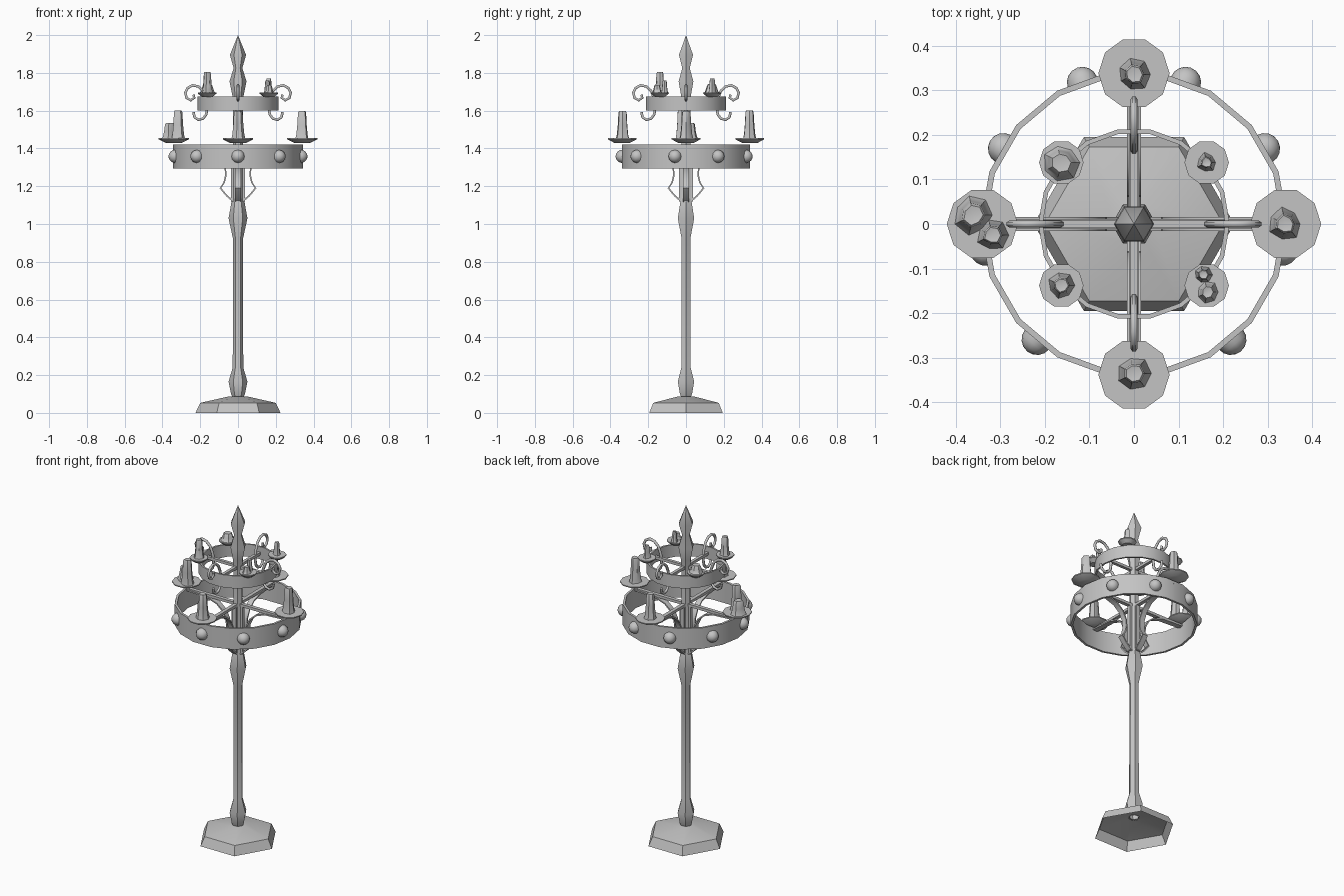
import bpy, bmesh, math, random
from mathutils import Vector, Matrix

random.seed(4)
cube = bpy.data.objects.get("Cube")
if cube:
    bpy.data.objects.remove(cube, do_unlink=True)

GREY = (0.55, 0.55, 0.55, 1)
iron = bpy.data.materials.new("plain grey")
iron.use_nodes = True
iron.diffuse_color = GREY
iron.node_tree.nodes["Principled BSDF"].inputs["Base Color"].default_value = GREY


def finish(name, bm, smooth=30, fix_normals=True):
    """Turn a bmesh into a named, shaded object."""
    bmesh.ops.remove_doubles(bm, verts=bm.verts, dist=0.0002)
    if fix_normals:
        bmesh.ops.recalc_face_normals(bm, faces=bm.faces)
    mesh = bpy.data.meshes.new(name)
    bm.to_mesh(mesh)
    bm.free()
    mesh.materials.append(iron)
    obj = bpy.data.objects.new(name, mesh)
    bpy.context.collection.objects.link(obj)
    bpy.ops.object.select_all(action="DESELECT")
    obj.select_set(True)
    bpy.context.view_layer.objects.active = obj
    if smooth:
        bpy.ops.object.shade_smooth_by_angle(angle=math.radians(smooth))
    return obj


def lathe(name, profile, sides, at=(0, 0), smooth=30, jitter=0.0):
    """Spin a (radius, height) profile into a many-sided solid, open at any end off the axis."""
    bm = bmesh.new()
    wobble = [1 + random.uniform(-jitter, jitter) for _ in range(sides)]
    rows = []
    for r, z in profile:
        row = []
        for i in range(sides):
            a = math.tau * i / sides
            rr = r * wobble[i]
            row.append(bm.verts.new((at[0] + rr * math.cos(a), at[1] + rr * math.sin(a), z)))
        rows.append(row)
    for low, high in zip(rows, rows[1:]):
        for i in range(sides):
            j = (i + 1) % sides
            bm.faces.new((low[i], low[j], high[j], high[i]))
    return finish(name, bm, smooth, fix_normals=False)


def strap(name, path, width, thick, angle):
    """Flat bar following a (radius, height) path, turned about the pole."""
    bm = bmesh.new()
    pts = [Vector((r, 0, z)) for r, z in path]
    rows = []
    for i, p in enumerate(pts):
        t = (pts[min(i + 1, len(pts) - 1)] - pts[max(i - 1, 0)]).normalized()
        n = Vector((-t.z, 0, t.x)) * thick / 2
        side = Vector((0, width / 2, 0))
        rows.append([bm.verts.new(p + o) for o in (n + side, n - side, -n - side, side - n)])
    for a, b in zip(rows, rows[1:]):
        for i in range(4):
            j = (i + 1) % 4
            bm.faces.new((a[i], a[j], b[j], b[i]))
    bm.faces.new(rows[0])
    bm.faces.new(rows[-1])
    bm.transform(Matrix.Rotation(angle, 4, "Z"))
    return finish(name, bm)


def scroll(name, path, radius, angle):
    """Round rod bent along a (radius, height) path."""
    curve = bpy.data.curves.new(name, "CURVE")
    curve.dimensions = "3D"
    curve.bevel_depth = radius
    curve.bevel_resolution = 1
    curve.use_fill_caps = True
    spline = curve.splines.new("POLY")
    spline.points.add(len(path) - 1)
    for point, (r, z) in zip(spline.points, path):
        point.co = (r, 0, z, 1)
    curve.materials.append(iron)
    obj = bpy.data.objects.new(name, curve)
    obj.rotation_euler.z = angle
    bpy.context.collection.objects.link(obj)


def ring(name, radius, low, high, thick, sides):
    inner = radius - thick
    lathe(name, [(radius, low), (radius, high), (inner, high), (inner, low), (radius, low)], sides)


def dish(name, at, z, r):
    lathe(name, [(0, z), (r * 0.55, z), (r, z + 0.018), (r, z + 0.024), (0, z + 0.024)], 10, at)


def candle(name, at, low, high, r):
    # Spread wax foot, tapering shaft and a slightly sunken top
    h = high - low
    lathe(name, [(r, low), (r * 0.86, low + 0.14 * h), (r * 0.72, low + 0.5 * h),
                 (r * 0.62, high - 0.008), (r * 0.5, high), (0, high - 0.004)],
          7, at, 40, 0.12)


# Hollow hexagonal foot
lathe("base", [(0.225, 0), (0.2, 0.053), (0.045, 0.088), (0.025, 0.088)], 6)

# Pole with two swollen knobs
lathe("pole", [(0.03, 0.085), (0.037, 0.1), (0.05, 0.165), (0.028, 0.24), (0.026, 0.92),
               (0.05, 1.03), (0.034, 1.12), (0.026, 1.14), (0.026, 1.66)], 6, smooth=45)
# Spear-shaped top
lathe("finial", [(0.026, 1.62), (0.03, 1.68), (0.045, 1.755), (0.023, 1.825),
                 (0.043, 1.895), (0, 2.0)], 6, smooth=45)

# Two hoops
ring("lower_ring", 0.345, 1.295, 1.42, 0.013, 18)
ring("upper_ring", 0.215, 1.6, 1.675, 0.01, 18)

# Domed studs on every second face of the lower ring
for k in range(9):
    a = math.radians(-90 + 40 * k)
    bm = bmesh.new()
    bmesh.ops.create_uvsphere(bm, u_segments=12, v_segments=8, radius=0.035)
    bmesh.ops.bisect_plane(bm, geom=bm.verts[:] + bm.edges[:] + bm.faces[:],
                           plane_co=(0, 0, 0), plane_no=(0, 0, 1), clear_inner=True)
    bm.transform(Matrix.Translation((0.338 * math.cos(a), 0.338 * math.sin(a), 1.358))
                 @ Matrix.Rotation(a, 4, "Z") @ Matrix.Rotation(math.pi / 2, 4, "Y"))
    finish("stud", bm, 50)

# Spokes, brackets and scrolls on the four axes
BRACKET = [(0.025, 1.12), (0.06, 1.15), (0.093, 1.19), (0.073, 1.22), (0.064, 1.26),
           (0.068, 1.3), (0.09, 1.345), (0.13, 1.38), (0.19, 1.4), (0.335, 1.408)]
SCROLL = [(0.236, 1.592), (0.23, 1.565), (0.21, 1.552), (0.185, 1.558), (0.168, 1.58),
          (0.162, 1.62), (0.168, 1.665), (0.185, 1.705), (0.21, 1.728), (0.24, 1.734),
          (0.267, 1.72), (0.279, 1.695), (0.272, 1.667), (0.25, 1.655), (0.232, 1.668),
          (0.235, 1.685)]
for k in range(4):
    a = k * math.pi / 2
    strap("lower_spoke", [(0.015, 1.41), (0.34, 1.41)], 0.022, 0.016, a)
    strap("upper_spoke", [(0.015, 1.635), (0.21, 1.635)], 0.018, 0.016, a)
    strap("bracket", BRACKET, 0.032, 0.008, a)
    strap("pole_rib", [(0.03, 1.12), (0.03, 1.41)], 0.022, 0.012, a)
    scroll("scroll", SCROLL, 0.008, a)
    dish("lower_dish", (0.34 * math.cos(a), 0.338 * math.sin(a)), 1.43, 0.08)
for x in (-0.163, 0.163):
    for y in (-0.138, 0.138):
        dish("upper_dish", (x, y), 1.673, 0.05)

# Candles: position, top height, foot radius
for x, y, top, r in [(0.34, 0, 1.597, 0.036), (0, 0.335, 1.6, 0.036), (0, -0.335, 1.597, 0.036),
                     (-0.36, 0.02, 1.535, 0.043), (-0.318, -0.025, 1.6, 0.034)]:
    candle("large_candle", (x, y), 1.452, top, r)
for x, y, top, r in [(-0.163, 0.138, 1.74, 0.042), (0.163, 0.138, 1.77, 0.022),
                     (-0.163, -0.138, 1.805, 0.029), (0.155, -0.114, 1.76, 0.02),
                     (0.165, -0.153, 1.735, 0.025)]:
    candle("small_candle", (x, y), 1.695, top, r)
